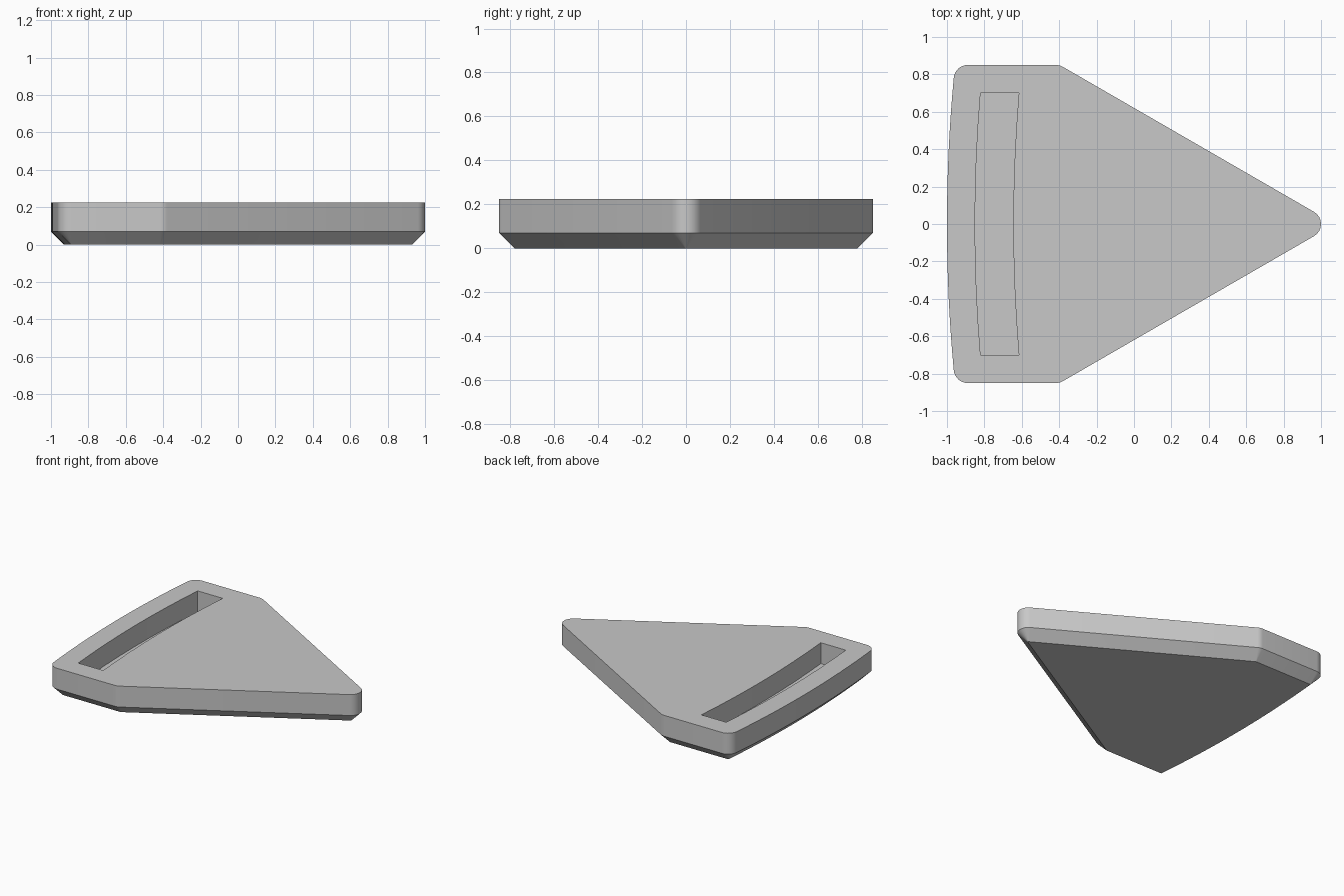
import bpy, bmesh, math
from mathutils import Vector

if "Cube" in bpy.data.objects:
    bpy.data.objects.remove(bpy.data.objects["Cube"], do_unlink=True)

BOW = 0.06       # curvature of the bowed rear edge and slot
ROUND = 0.075    # corner radius
BEVEL = 0.07     # bottom chamfer
HEIGHT = 0.225

grey = bpy.data.materials.new("plain_grey")
grey.use_nodes = True
colour = (0.58, 0.58, 0.58, 1)
grey.diffuse_color = colour
grey.node_tree.nodes["Principled BSDF"].inputs["Base Color"].default_value = colour


def bowed(x, half, steps=16):
    """Shallow arc running from +y to -y."""
    ys = [half - 2 * half * i / steps for i in range(steps + 1)]
    return [Vector((x + BOW * y * y, y)) for y in ys]


def rounded(core, radius, steps=8):
    """Offset a convex counter-clockwise outline, rounding each corner."""
    ring = []
    for i, p in enumerate(core):
        before, after = p - core[i - 1], core[(i + 1) % len(core)] - p
        start = math.atan2(-before.x, before.y)
        turn = (math.atan2(-after.x, after.y) - start) % (2 * math.pi)
        count = steps if turn > 0.2 else 1
        for k in range(count + 1):
            t = start + turn * k / count
            ring.append(p + radius * Vector((math.cos(t), math.sin(t))))
    return ring


def loft(name, layers):
    """Solid through a stack of (outline, height) layers."""
    bm = bmesh.new()
    rings = [[bm.verts.new((p.x, p.y, z)) for p in pts] for pts, z in layers]
    for low, high in zip(rings, rings[1:]):
        for i in range(len(low)):
            j = (i + 1) % len(low)
            bm.faces.new((low[i], low[j], high[j], high[i]))
    bm.faces.new(rings[0][::-1])
    bm.faces.new(rings[-1])
    bmesh.ops.recalc_face_normals(bm, faces=bm.faces)
    mesh = bpy.data.meshes.new(name)
    bm.to_mesh(mesh)
    bm.free()
    mesh.materials.append(grey)
    obj = bpy.data.objects.new(name, mesh)
    bpy.context.collection.objects.link(obj)
    return obj


# Wedge body: pointed nose at +x, bowed rear edge at -x
half = 0.85 - ROUND
nose = 1 - ROUND
shoulder = nose - half * math.sqrt(3)
core = [Vector((nose, 0)), Vector((shoulder, half))]
core += bowed(-nose, half) + [Vector((shoulder, -half))]
rim = rounded(core, ROUND)
body = loft("wedge_body", [(rounded(core, ROUND - BEVEL), 0), (rim, BEVEL), (rim, HEIGHT)])

# Curved slot sunk into the top
slot = bowed(-0.85, 0.7, 8) + bowed(-0.645, 0.7, 8)[::-1]
cutter = loft("slot_cutter", [(slot, BEVEL), (slot, HEIGHT + 0.1)])
cutter.hide_render = True

cut = body.modifiers.new("slot", "BOOLEAN")
cut.object = cutter
cut.operation = "DIFFERENCE"
cut.solver = "EXACT"
bpy.ops.object.select_all(action="DESELECT")
body.select_set(True)
bpy.context.view_layer.objects.active = body
bpy.ops.object.modifier_apply(modifier=cut.name)
bpy.data.objects.remove(cutter, do_unlink=True)

bpy.ops.object.shade_smooth_by_angle(angle=math.radians(30))
